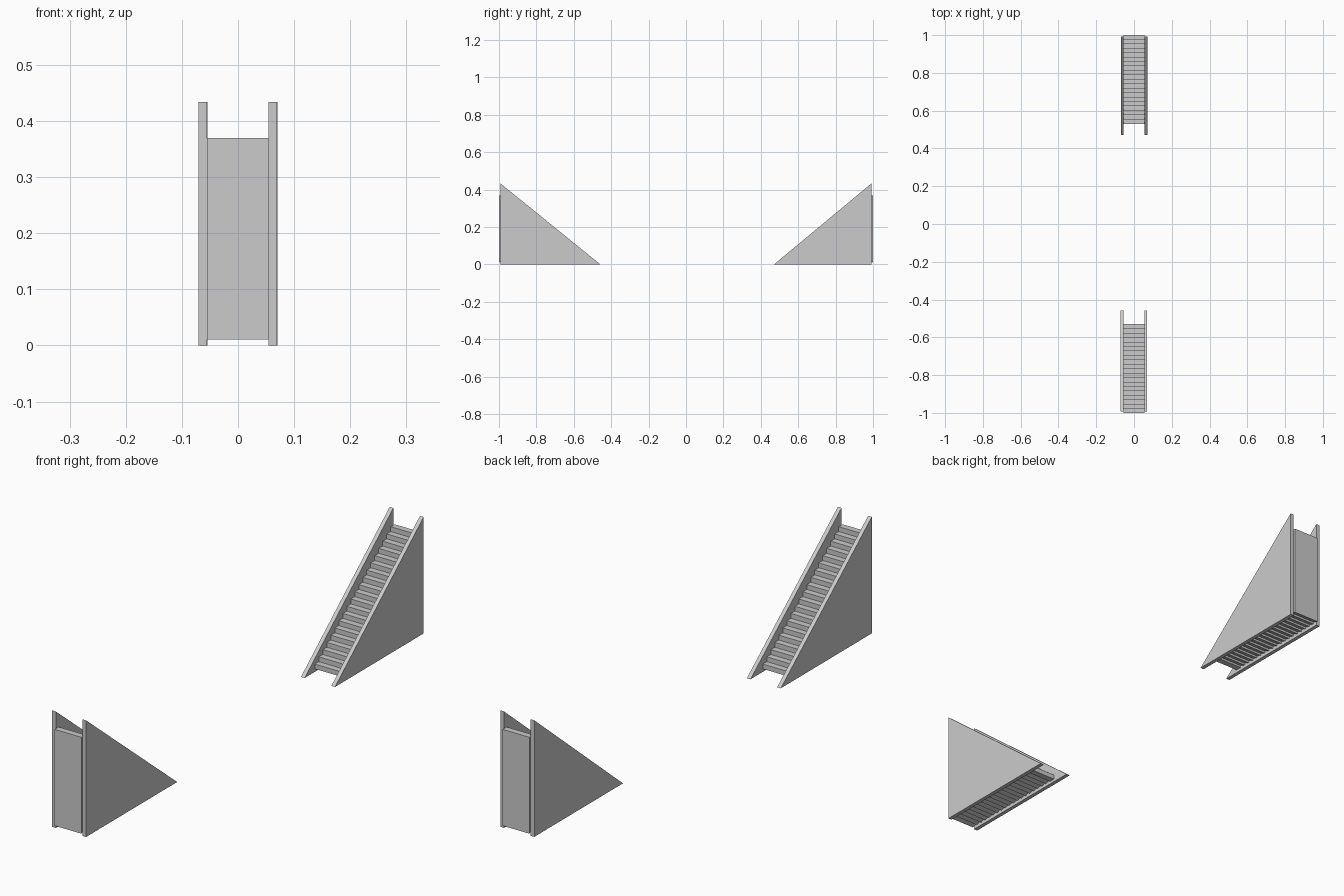
import bpy, bmesh

if "Cube" in bpy.data.objects:
    bpy.data.objects.remove(bpy.data.objects["Cube"])

STEPS = 20
START, END = 0.53, 1.0        # run of the steps along y
BASE, TOP = 0.011, 0.37       # underside and top tread heights


def extrude_profile(name, profile, x0, x1, side):
    """Prism from a (y, z) profile between x0 and x1; side=-1 turns it 180 degrees."""
    bm = bmesh.new()
    face = bm.faces.new([bm.verts.new((x0 * side, y * side, z)) for y, z in profile])
    geom = bmesh.ops.extrude_face_region(bm, geom=[face])["geom"]
    moved = [v for v in geom if isinstance(v, bmesh.types.BMVert)]
    bmesh.ops.translate(bm, verts=moved, vec=((x1 - x0) * side, 0, 0))
    bmesh.ops.recalc_face_normals(bm, faces=bm.faces)
    mesh = bpy.data.meshes.new(name)
    bm.to_mesh(mesh)
    bm.free()
    obj = bpy.data.objects.new(name, mesh)
    bpy.context.collection.objects.link(obj)
    return obj


# Stair profile: treads and risers above, shallow sawtooth underside
run = (END - START) / STEPS
rise = (TOP - BASE) / STEPS
stairs = []
for i in range(STEPS):
    z = BASE + rise * (i + 1)
    stairs += [(START + run * i, z), (START + run * (i + 1), z)]
for i in reversed(range(STEPS)):
    stairs += [(START + run * (i + 1), BASE), (START + run * i, BASE + 0.008)]
stairs[-1] = (START, BASE)

# Two flights facing each other, each between triangular side panels
for label, side, tip, back in (("back", 1, 0.47, 0.992), ("front", -1, 0.457, 0.993)):
    extrude_profile(label + "_steps", stairs, -0.0545, 0.0555, side)
    panel = [(tip, 0), (back, 0), (back, 0.434)]
    extrude_profile(label + "_side_panel_a", panel, -0.0695, -0.0545, side)
    extrude_profile(label + "_side_panel_b", panel, 0.0555, 0.0705, side)
